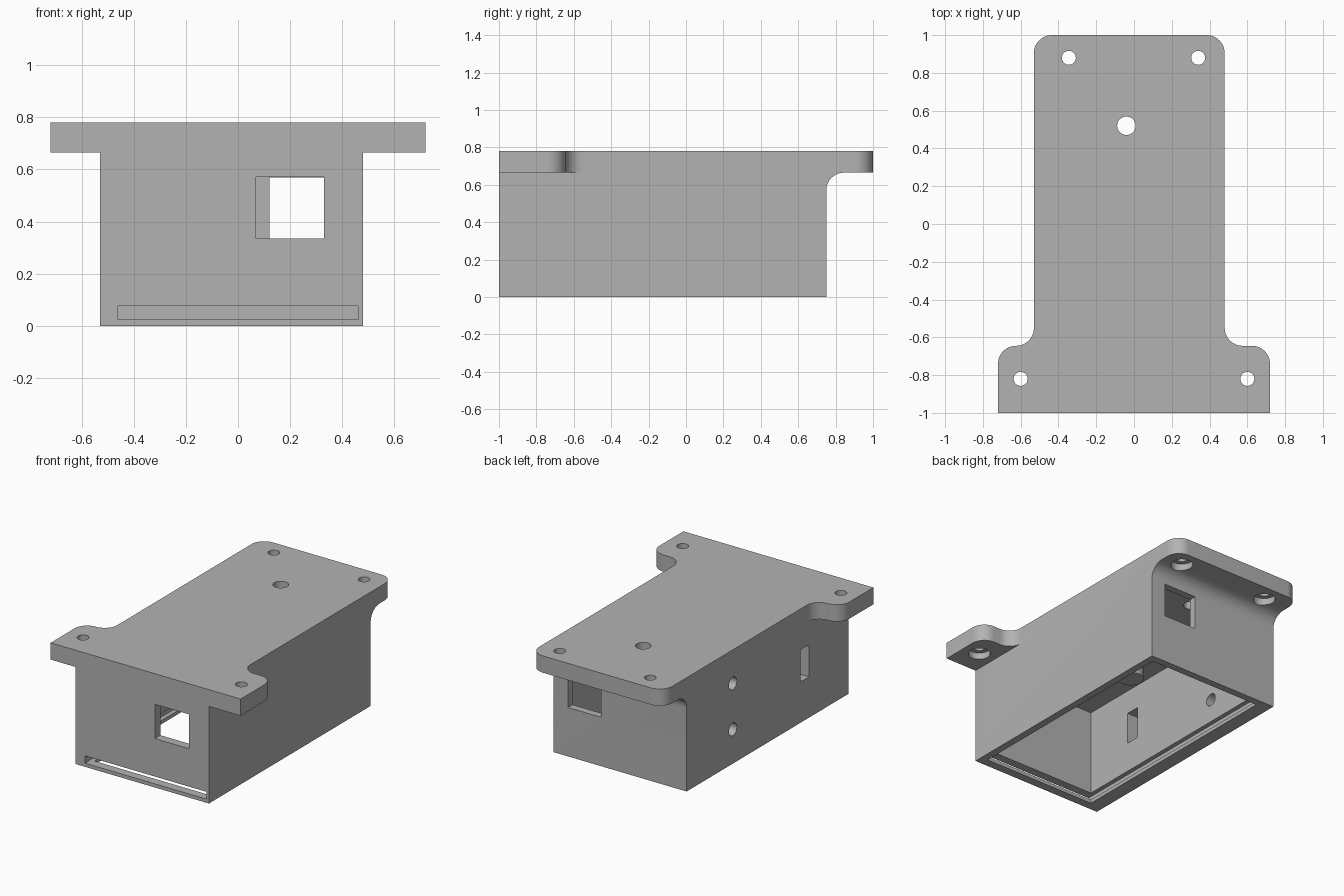
import bpy, bmesh, math
from mathutils import Vector

if "Cube" in bpy.data.objects:
    bpy.data.objects.remove(bpy.data.objects["Cube"], do_unlink=True)

grey = bpy.data.materials.new("plain grey")
grey.use_nodes = True
COLOUR = (0.45, 0.45, 0.45, 1)
grey.diffuse_color = COLOUR
grey.node_tree.nodes["Principled BSDF"].inputs["Base Color"].default_value = COLOUR


def prism(name, outline, axis, lo, hi):
    """Extrude a 2D outline along an axis; outline holds the other two coordinates in order."""
    def place(p, t):
        c = list(p)
        c.insert("xyz".index(axis), t)
        return Vector(c)
    bm = bmesh.new()
    face = bm.faces.new([bm.verts.new(place(p, lo)) for p in outline])
    ext = bmesh.ops.extrude_face_region(bm, geom=[face])
    moved = [g for g in ext["geom"] if isinstance(g, bmesh.types.BMVert)]
    bmesh.ops.translate(bm, verts=moved, vec=place((0, 0), hi - lo))
    bmesh.ops.recalc_face_normals(bm, faces=bm.faces)
    mesh = bpy.data.meshes.new(name)
    bm.to_mesh(mesh)
    bm.free()
    mesh.materials.append(grey)
    obj = bpy.data.objects.new(name, mesh)
    bpy.context.scene.collection.objects.link(obj)
    return obj


def arc(cx, cy, r, start, end, n=12):
    angles = [math.radians(start + (end - start) * i / n) for i in range(n + 1)]
    return [(cx + r * math.cos(a), cy + r * math.sin(a)) for a in angles]


def rect(x0, x1, y0, y1):
    return [(x0, y0), (x1, y0), (x1, y1), (x0, y1)]


def disc(cx, cy, r):
    return arc(cx, cy, r, 0, 360, 32)[:-1]


def combine(target, tool, operation):
    mod = target.modifiers.new(operation.lower(), "BOOLEAN")
    mod.operation, mod.solver, mod.object = operation, "EXACT", tool
    bpy.context.view_layer.objects.active = target
    bpy.ops.object.modifier_apply(modifier=mod.name)
    bpy.data.objects.remove(tool, do_unlink=True)


LEFT, RIGHT, EAR, STEP = -0.53, 0.48, 0.72, -0.645
UNDER, TOP, R = 0.665, 0.78, 0.095

# Mounting plate with rounded back corners and two front ears
outline = [(-EAR, -1), (EAR, -1)]
outline += arc(EAR - R, STEP - R, R, 0, 90)
outline += arc(RIGHT + R, STEP + R, R, 270, 180)
outline += arc(RIGHT - R, 1 - R, R, 0, 90)
outline += arc(LEFT + R, 1 - R, R, 90, 180)
outline += arc(LEFT - R, STEP + R, R, 0, -90)[:-1]
outline += arc(-EAR + R, STEP - R, R, 90, 180)
housing = prism("housing", outline, "z", UNDER, TOP)

# Box body with a fillet under the back overhang
side = [(-1, 0), (0.75, 0)] + arc(0.75 + R, UNDER - R, R, 180, 90)
side += [(0.75 + R, 0.72), (-1, 0.72)]
combine(housing, prism("body", side, "x", LEFT, RIGHT), "UNION")

# Cavity, lid groove, windows and side slot
cuts = [
    ("cavity", rect(-0.43, 0.43, -0.94, 0.70), "z", -0.1, UNDER),
    ("lid_groove", rect(-0.46, 0.46, -1.1, 0.73), "z", 0.025, 0.075),
    ("front_window", rect(0.07, 0.33, 0.335, 0.57), "y", -1.1, -0.8),
    ("back_window", rect(0.12, 0.37, 0.335, 0.568), "y", 0.6, 0.95),
    ("side_slot", rect(-0.575, -0.48, 0.28, 0.50), "x", -0.7, -0.35),
]
# Round holes in the side wall and the top
cuts += [("side_hole", disc(0.25, z, 0.043), "x", -0.7, -0.35) for z in (0.235, 0.55)]
cuts.append(("centre_hole", disc(-0.04, 0.52, 0.049), "z", 0.6, 0.9))
for x, y in ((-0.345, 0.88), (0.34, 0.88), (-0.6, -0.82), (0.6, -0.82)):
    cuts.append(("screw_hole", disc(x, y, 0.037), "z", 0.6, 0.9))
    cuts.append(("counterbore", disc(x, y, 0.07), "z", 0.6, UNDER + 0.045))
for cut in cuts:
    combine(housing, prism(*cut), "DIFFERENCE")

# Post hanging from the ceiling
combine(housing, prism("post", disc(-0.04, -0.08, 0.083), "z", 0.39, 0.70), "UNION")

bpy.ops.object.select_all(action="DESELECT")
housing.select_set(True)
bpy.context.view_layer.objects.active = housing
bpy.ops.object.shade_smooth_by_angle(angle=math.radians(30))
